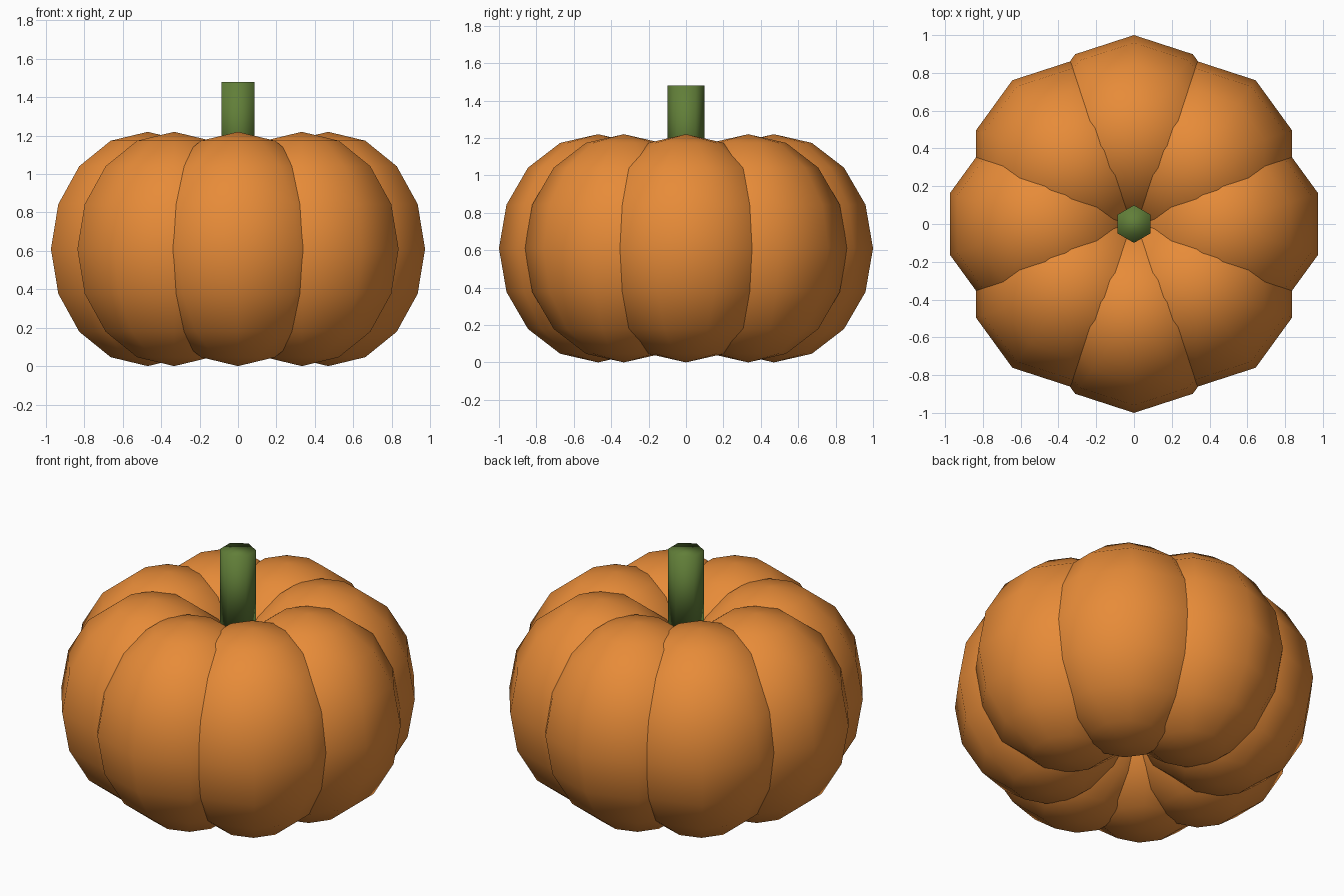
import bpy
from math import cos, sin, pi

if "Cube" in bpy.data.objects:
    bpy.data.objects.remove(bpy.data.objects["Cube"])


def paint(obj, name, color):
    mat = bpy.data.materials.get(name) or bpy.data.materials.new(name)
    mat.diffuse_color = color
    mat.use_nodes = True
    mat.node_tree.nodes["Principled BSDF"].inputs["Base Color"].default_value = mat.diffuse_color
    obj.data.materials.append(mat)


LOBES = 8
RADIUS = 0.53      # lobe radius
OFFSET = 0.47      # lobe distance from the axis
HALF_HEIGHT = 0.61

# Ring of overlapping low-poly lobes, all in the same orientation
for i in range(LOBES):
    a = 2 * pi * i / LOBES
    bpy.ops.mesh.primitive_uv_sphere_add(
        segments=10, ring_count=8, radius=1,
        location=(OFFSET * cos(a), OFFSET * sin(a), HALF_HEIGHT))
    lobe = bpy.context.object
    lobe.name = f"pumpkin_lobe_{i + 1}"
    lobe.scale = (RADIUS, RADIUS, HALF_HEIGHT)
    bpy.ops.object.transform_apply(location=False, rotation=False, scale=True)
    bpy.ops.object.shade_smooth()
    paint(lobe, "pumpkin_orange", (0.8, 0.26, 0.04, 1))

# Six-sided stem sunk into the hollow at the top
STEM_BOTTOM, STEM_TOP = 1.03, 1.48
bpy.ops.mesh.primitive_cylinder_add(
    vertices=6, radius=0.1, depth=STEM_TOP - STEM_BOTTOM,
    location=(0, 0, (STEM_BOTTOM + STEM_TOP) / 2))
stem = bpy.context.object
stem.name = "stem"
bpy.ops.object.shade_smooth()
paint(stem, "stem_green", (0.12, 0.21, 0.04, 1))
